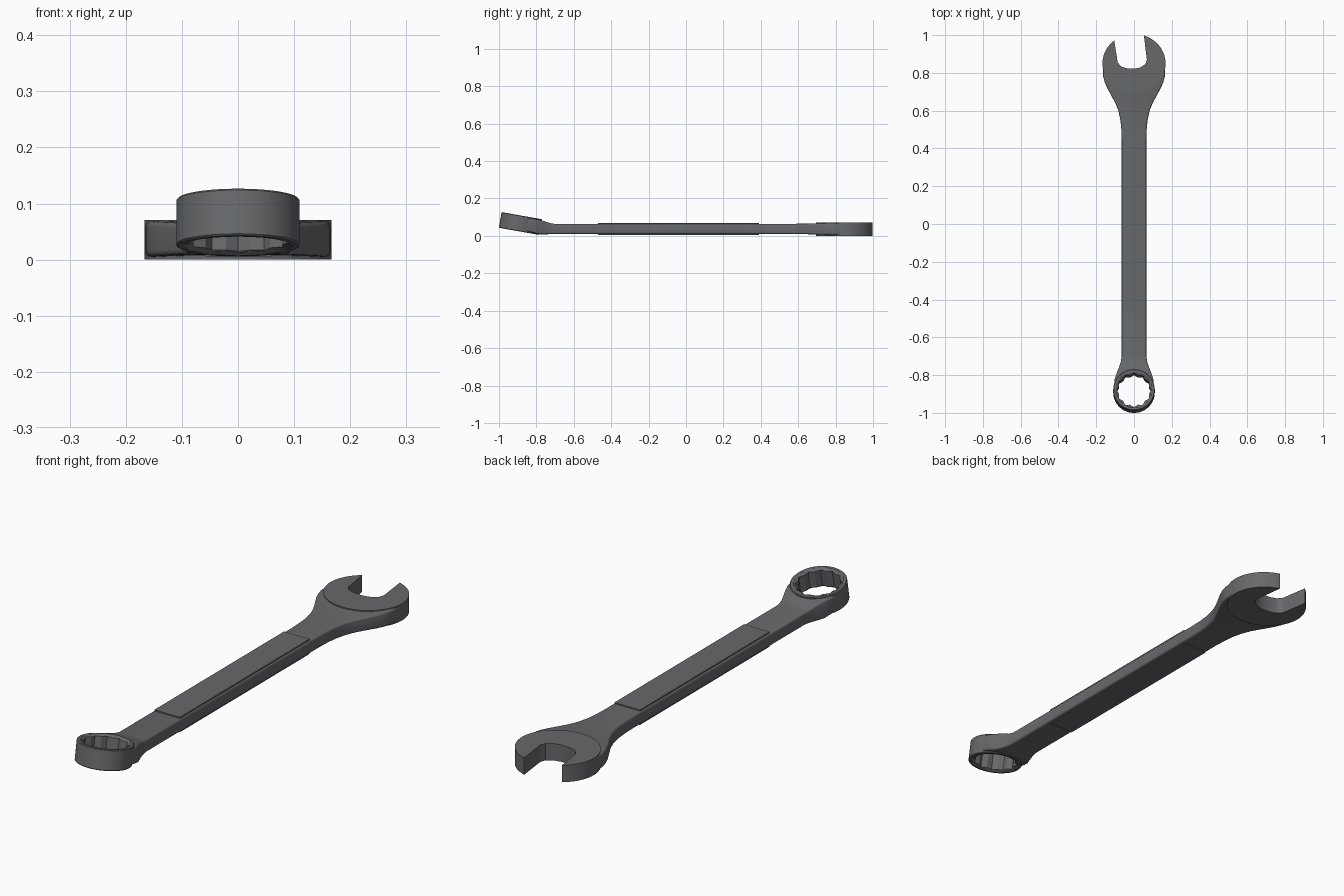
import bpy, bmesh, math
from mathutils import Matrix, Vector

old = bpy.data.objects.get("Cube")
if old:
    bpy.data.objects.remove(old, do_unlink=True)

steel = bpy.data.materials.new("dark steel")
steel.use_nodes = True
colour = (0.135, 0.14, 0.147, 1)
steel.diffuse_color = colour
steel.node_tree.nodes["Principled BSDF"].inputs["Base Color"].default_value = colour


def loft(name, rings):
    """Closed solid skinned over rings that share one point count."""
    bm = bmesh.new()
    loops = [[bm.verts.new(p) for p in ring] for ring in rings]
    for a, b in zip(loops, loops[1:]):
        for i in range(len(a)):
            j = (i + 1) % len(a)
            bm.faces.new((a[i], a[j], b[j], b[i]))
    bm.faces.new(loops[0])
    bm.faces.new(loops[-1])
    bmesh.ops.recalc_face_normals(bm, faces=bm.faces)
    mesh = bpy.data.meshes.new(name)
    bm.to_mesh(mesh)
    bm.free()
    obj = bpy.data.objects.new(name, mesh)
    mesh.materials.append(steel)
    bpy.context.collection.objects.link(obj)
    return obj


def activate(obj):
    bpy.ops.object.select_all(action='DESELECT')
    obj.select_set(True)
    bpy.context.view_layer.objects.active = obj


def cut(obj, cutter):
    activate(obj)
    mod = obj.modifiers.new("cut", 'BOOLEAN')
    mod.operation = 'DIFFERENCE'
    mod.solver = 'EXACT'
    mod.object = cutter
    bpy.ops.object.modifier_apply(modifier=mod.name)


def rounded_section(y, half, low, high, r=0.009, steps=4):
    """Upright rounded rectangle at a station along the handle."""
    ring = []
    corners = ((half, high), (-half, high), (-half, low), (half, low))
    for k, (x, z) in enumerate(corners):
        cx = x - math.copysign(r, x)
        cz = z - r if z == high else z + r
        for s in range(steps + 1):
            a = (k + s / steps) * math.pi / 2
            ring.append((cx + r * math.cos(a), y, cz + r * math.sin(a)))
    return ring


def prism(name, outline, low, high):
    return loft(name, [[(x, y, z) for x, y in outline] for z in (low, high)])


# Handle: straight shank, flared towards the jaw, bent neck at the ring end
stations = [
    (-.87, .104, .03, .096), (-.82, .102, .018, .092), (-.79, .092, .009, .087),
    (-.76, .08, .008, .079), (-.73, .07, .009, .069), (-.7, .065, .01, .064),
    (.45, .065, .01, .064), (.5, .067, .01, .064), (.55, .072, .01, .064),
    (.6, .083, .009, .065), (.64, .099, .009, .065), (.68, .12, .008, .066),
    (.72, .142, .007, .067), (.75, .155, .006, .068), (.78, .163, .005, .068),
    (.82, .165, .005, .068), (.87, .16, .005, .068)]
handle = loft("handle", [rounded_section(*s) for s in stations])

# Raised grip panel on both faces of the shank
w = 0.059
panel = prism("grip_panel", [(-w, -.47), (w, -.47), (w, .39), (-w, .39)], .006, .069)

# Open jaw head with a slanted slot
turns = [2 * math.pi * i / 72 for i in range(72)]
jaw = prism("open_jaw", [(.167 * math.cos(a), .85 + .156 * math.sin(a)) for a in turns],
            0, .071)
slot = prism("slot_cutter", [
    (-.122, 1.08), (-.086, .855), (-.07, .835), (-.042, .825), (0, .822),
    (.035, .829), (.06, .847), (.068, .87), (.042, 1.08)], -.1, .2)

# Tilted ring head with a twelve-point socket
tilt = Matrix.Translation((0, -.885, .066)) @ Matrix.Rotation(math.radians(-10), 4, 'X')


def tilted_ring(z, radii):
    n = len(radii)
    return [tilt @ Vector((r * math.sin(2 * math.pi * i / n),
                           r * math.cos(2 * math.pi * i / n), z))
            for i, r in enumerate(radii)]


half = 0.0425
ring = loft("ring_head", [tilted_ring(z, [r] * 72) for z, r in (
    (-half, .107), (.003 - half, .11), (half - .003, .11), (half, .107))])
star = [.092, .082] * 12
socket = loft("socket_cutter", [
    tilted_ring(-.1, [.097] * 24), tilted_ring(-half, [.097] * 24),
    tilted_ring(.007 - half, star), tilted_ring(half - .007, star),
    tilted_ring(half, [.097] * 24), tilted_ring(.1, [.097] * 24)])

for part, cutter in ((handle, slot), (jaw, slot), (handle, socket), (ring, socket)):
    cut(part, cutter)
for cutter in (slot, socket):
    bpy.data.objects.remove(cutter, do_unlink=True)

# Smooth curved sides while keeping crisp edges
for part in (handle, panel, jaw, ring):
    activate(part)
    bpy.ops.object.shade_smooth_by_angle(angle=math.radians(28))
